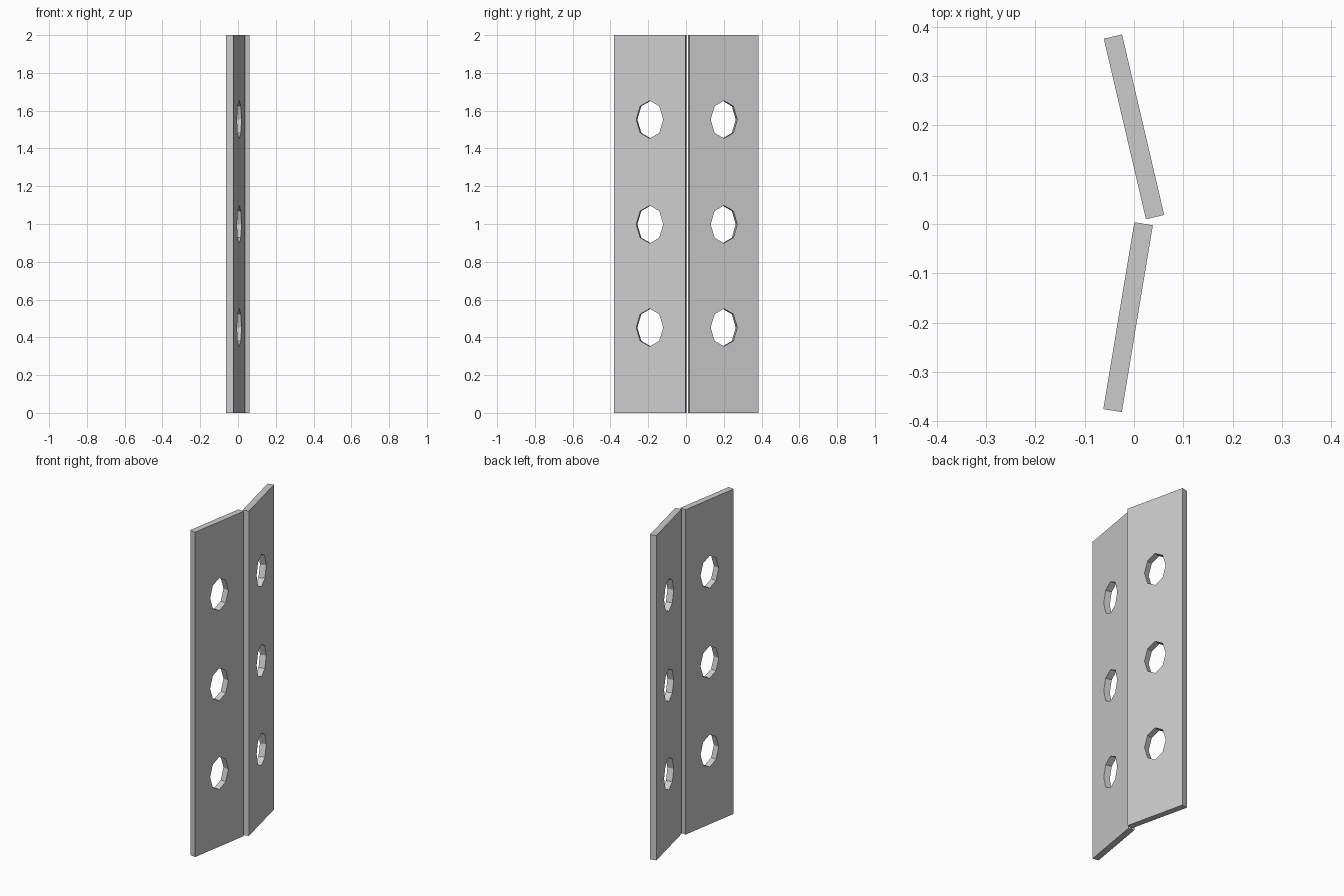
import bpy, math

if "Cube" in bpy.data.objects:
    bpy.data.objects.remove(bpy.data.objects["Cube"])

THICK, HEIGHT = 0.038, 2.0
HOLE_Z = (0.452, 0.998, 1.553)


def apply_scale(obj):
    bpy.ops.object.transform_apply(location=False, rotation=False, scale=True)
    return obj


def leaf(name, centre, direction, length):
    # Flat hinge leaf, long in z, turned to its direction in plan
    angle = math.atan2(direction[1], direction[0])
    bpy.ops.mesh.primitive_cube_add(
        size=1, location=(centre[0], centre[1], HEIGHT / 2), rotation=(0, 0, angle))
    plate = bpy.context.object
    plate.name = name
    plate.scale = (length, THICK, HEIGHT)
    apply_scale(plate)

    # Three stretched eight-sided screw holes
    for z in HOLE_Z:
        bpy.ops.mesh.primitive_cylinder_add(
            vertices=8, radius=1, depth=0.2,
            location=(centre[0], centre[1], z), rotation=(math.pi / 2, 0, angle))
        cutter = bpy.context.object
        cutter.name = "hole_cutter"
        cutter.scale = (0.0725, 0.1, 1)
        cutter.hide_render = True
        apply_scale(cutter)
        mod = plate.modifiers.new("screw_hole", 'BOOLEAN')
        mod.operation = 'DIFFERENCE'
        mod.solver = 'EXACT'
        mod.object = cutter
        bpy.context.view_layer.objects.active = plate
        bpy.ops.object.modifier_apply(modifier=mod.name)
        bpy.data.objects.remove(cutter, do_unlink=True)
    return plate


leaf("back_hinge_leaf", (0.0, 0.197), (0.0855, -0.366), 0.376)
leaf("front_hinge_leaf", (-0.012, -0.189), (0.063, 0.379), 0.384)
